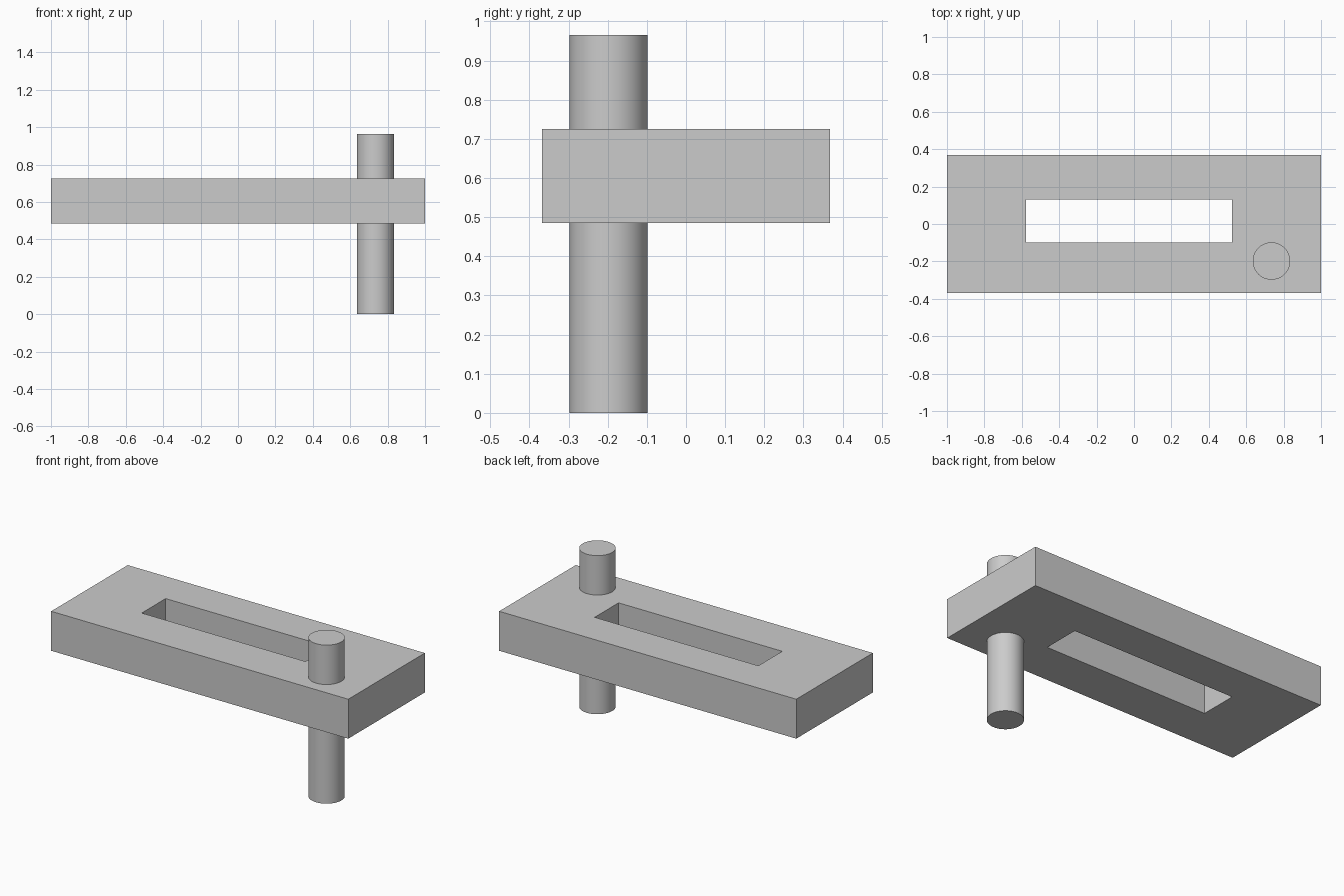
import bpy
import bmesh
import math

cube = bpy.data.objects.get("Cube")
if cube:
    bpy.data.objects.remove(cube, do_unlink=True)

# Single grey material
grey = bpy.data.materials.new("plain_grey")
grey.use_nodes = True
colour = (0.6, 0.6, 0.6, 1)
grey.diffuse_color = colour
grey.node_tree.nodes["Principled BSDF"].inputs["Base Color"].default_value = colour


def rectangle(bm, x0, x1, y0, y1, z):
    """Return the four corner vertices of a level rectangle."""
    return [bm.verts.new((x, y, z)) for x, y in ((x0, y0), (x1, y0), (x1, y1), (x0, y1))]


def slotted_plate(name, outer, slot, bottom, top):
    """Rectangular plate with a rectangular slot right through it."""
    bm = bmesh.new()
    rings = [
        rectangle(bm, *outer, bottom),
        rectangle(bm, *outer, top),
        rectangle(bm, *slot, top),
        rectangle(bm, *slot, bottom),
    ]
    # Outer walls, top, slot walls and underside, in turn
    for i, ring in enumerate(rings):
        after = rings[(i + 1) % 4]
        for a in range(4):
            b = (a + 1) % 4
            bm.faces.new((ring[a], ring[b], after[b], after[a]))
    bmesh.ops.recalc_face_normals(bm, faces=bm.faces)
    mesh = bpy.data.meshes.new(name)
    bm.to_mesh(mesh)
    bm.free()
    obj = bpy.data.objects.new(name, mesh)
    bpy.context.collection.objects.link(obj)
    obj.data.materials.append(grey)
    return obj


# Plate with an off-centre slot
slotted_plate("slotted_plate", (-1, 1, -0.368, 0.368), (-0.578, 0.524, -0.1, 0.13), 0.485, 0.725)

# Round pin passing through the plate near one corner
height = 0.965
bpy.ops.mesh.primitive_cylinder_add(
    vertices=64, radius=0.1, depth=height, location=(0.735, -0.198, height / 2))
pin = bpy.context.object
pin.name = "round_pin"
pin.data.materials.append(grey)
bpy.ops.object.shade_smooth_by_angle(angle=math.radians(30))
